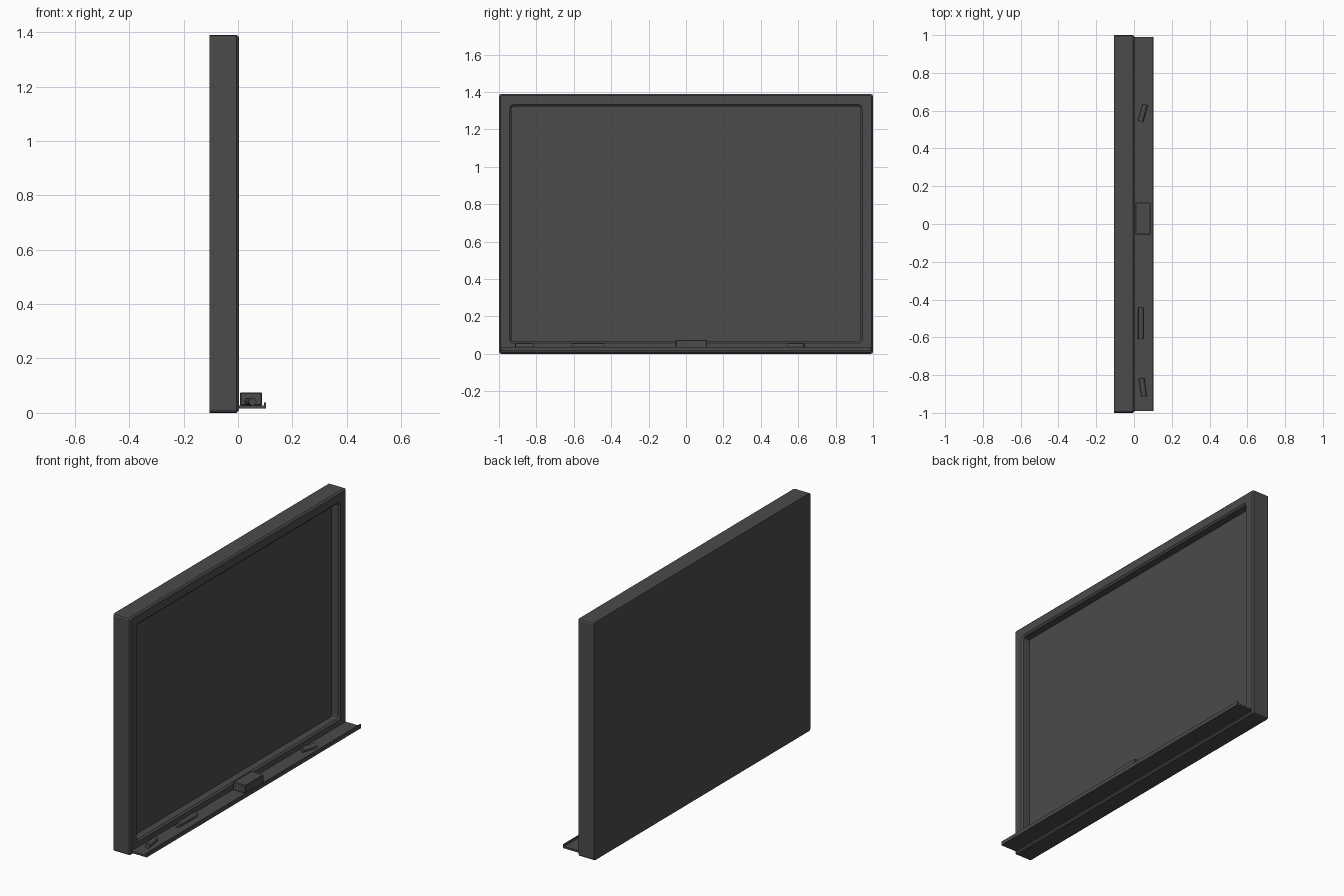
import bpy, bmesh, math
from mathutils import Matrix

if "Cube" in bpy.data.objects:
    bpy.data.objects.remove(bpy.data.objects["Cube"])

H = 1.39  # board height

# Dark charcoal shared by all parts
dark = bpy.data.materials.new("charcoal")
dark.diffuse_color = (0.07, 0.07, 0.07, 1)
dark.use_nodes = True
dark.node_tree.nodes["Principled BSDF"].inputs["Base Color"].default_value = dark.diffuse_color


def finish(bm, name):
    bmesh.ops.recalc_face_normals(bm, faces=bm.faces)
    me = bpy.data.meshes.new(name)
    bm.to_mesh(me)
    bm.free()
    me.materials.append(dark)
    ob = bpy.data.objects.new(name, me)
    bpy.context.collection.objects.link(ob)
    return ob


def ring(bm, x, inset, r, seg=2):
    """Rounded rectangle in the yz plane."""
    hy, hz = 1 - inset - r, H / 2 - inset - r
    verts = []
    for i, (sy, sz) in enumerate([(1, 1), (-1, 1), (-1, -1), (1, -1)]):
        for k in range(seg + 1):
            a = math.pi / 2 * (i + k / seg)
            verts.append(bm.verts.new((x, sy * hy + r * math.cos(a),
                                       H / 2 + sz * hz + r * math.sin(a))))
    return verts


# Board: frame body, bevelled front rim and recessed writing surface
bm = bmesh.new()
rings = [ring(bm, *p) for p in [
    (-0.105, 0, 0.012), (-0.006, 0, 0.012), (0.003, 0.009, 0.006),
    (0.003, 0.057, 0.02), (-0.006, 0.067, 0.012), (-0.047, 0.067, 0.012)]]
for a, b in zip(rings, rings[1:]):
    n = len(a)
    for i in range(n):
        j = (i + 1) % n
        bm.faces.new((a[i], a[j], b[j], b[i]))
bm.faces.new(rings[0])
bm.faces.new(rings[-1])
finish(bm, "board_frame")

# Tray: L-shaped profile run along the bottom of the board
bm = bmesh.new()
profile = [(-0.01, 0.016), (0.103, 0.016), (0.103, 0.038),
           (0.095, 0.038), (0.095, 0.027), (-0.01, 0.027)]
face = bm.faces.new([bm.verts.new((x, -0.99, z)) for x, z in profile])
ext = bmesh.ops.extrude_face_region(bm, geom=[face])
bmesh.ops.translate(bm, vec=(0, 1.98, 0),
                    verts=[v for v in ext["geom"] if isinstance(v, bmesh.types.BMVert)])
finish(bm, "chalk_tray")

# Eraser block
bm = bmesh.new()
bmesh.ops.create_cube(bm, size=1, matrix=Matrix.Translation((0.048, 0.029, 0.051))
                      @ Matrix.Diagonal((0.08, 0.168, 0.048, 1)))
bmesh.ops.bevel(bm, geom=bm.edges[:], offset=0.003, segments=1, affect='EDGES')
finish(bm, "eraser")

# Chalk sticks lying in the tray
for i, (x, y, length, tilt) in enumerate([
        (0.047, 0.588, 0.092, -16), (0.037, -0.525, 0.168, 0), (0.047, -0.865, 0.096, 8)]):
    bm = bmesh.new()
    bmesh.ops.create_cone(
        bm, cap_ends=True, segments=12, radius1=0.0145, radius2=0.0145, depth=length,
        matrix=Matrix.Translation((x, y, 0.041))
        @ Matrix.Rotation(math.radians(tilt), 4, 'Z')
        @ Matrix.Rotation(math.pi / 2, 4, 'X'))
    finish(bm, f"chalk_{i + 1}")
